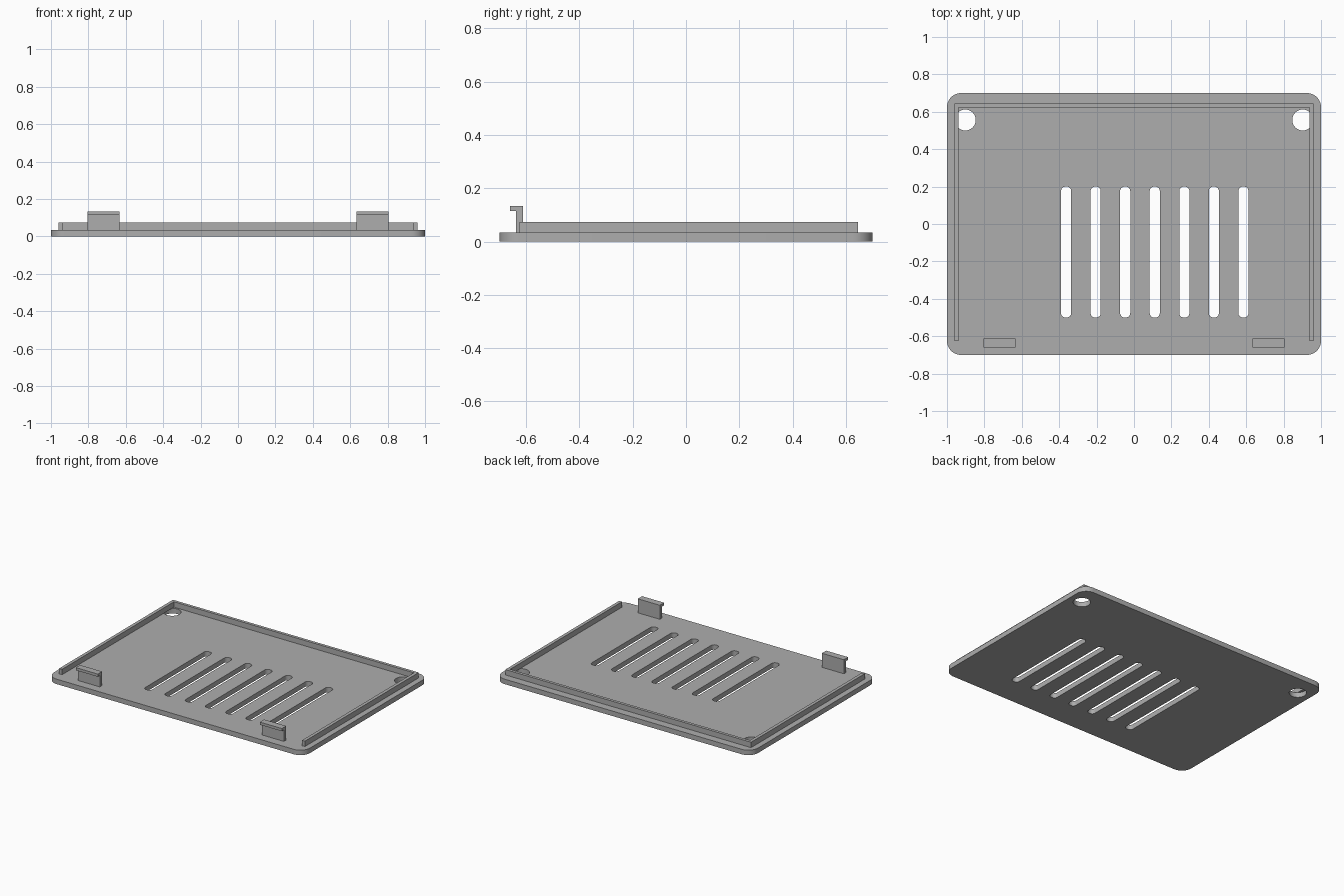
import bpy, bmesh
from math import sin, cos, pi, radians
from mathutils import Vector

cube = bpy.data.objects.get("Cube")
if cube:
    bpy.data.objects.remove(cube, do_unlink=True)

grey = bpy.data.materials.new("matte grey")
grey.use_nodes = True
color = (0.42, 0.42, 0.42, 1)
grey.diffuse_color = color
grey.node_tree.nodes["Principled BSDF"].inputs["Base Color"].default_value = color


def rounded(cx, cy, w, d, r, steps=8):
    """Outline of a rounded rectangle; also a circle when w = d = 2r."""
    points = []
    for k, (sx, sy) in enumerate([(1, 1), (-1, 1), (-1, -1), (1, -1)]):
        x, y = cx + sx * (w / 2 - r), cy + sy * (d / 2 - r)
        for i in range(steps + 1):
            a = (k + i / steps) * pi / 2
            p = (round(x + r * cos(a), 5), round(y + r * sin(a), 5))
            if p not in points:
                points.append(p)
    return points


def extrude_outline(name, loops, direction, place):
    """Fill the outer loop minus the holes, then extrude it into a solid."""
    bm = bmesh.new()
    for loop in loops:
        verts = [bm.verts.new(place(*p)) for p in loop]
        for a, b in zip(verts, verts[1:] + verts[:1]):
            bm.edges.new((a, b))
    bmesh.ops.triangle_fill(bm, use_beauty=True, edges=bm.edges[:])
    result = bmesh.ops.extrude_face_region(bm, geom=bm.faces[:], use_keep_orig=True)
    moved = [g for g in result["geom"] if isinstance(g, bmesh.types.BMVert)]
    bmesh.ops.translate(bm, verts=moved, vec=Vector(direction))
    bmesh.ops.recalc_face_normals(bm, faces=bm.faces[:])
    mesh = bpy.data.meshes.new(name)
    bm.to_mesh(mesh)
    bm.free()
    mesh.materials.append(grey)
    obj = bpy.data.objects.new(name, mesh)
    bpy.context.collection.objects.link(obj)
    bpy.ops.object.select_all(action="DESELECT")
    obj.select_set(True)
    bpy.context.view_layer.objects.active = obj
    bpy.ops.object.shade_smooth_by_angle(angle=radians(30))
    return obj


# Base plate with two screw holes and seven ventilation slots
thickness = 0.035
outlines = [rounded(0, 0, 2, 1.4, 0.075)]
outlines += [rounded(s * 0.902, 0.556, 0.112, 0.112, 0.056) for s in (-1, 1)]
outlines += [rounded(-0.363 + i * 0.158, -0.15, 0.054, 0.7, 0.024) for i in range(7)]
extrude_outline("base_plate", outlines, (0, 0, thickness),
                lambda x, y: (x, y, 0))

# Raised lip along the back and both sides, open at the front
out_x, in_x, back, inner_back, front = 0.96, 0.937, 0.645, 0.624, -0.625
lip = [(-out_x, front), (-in_x, front), (-in_x, inner_back), (in_x, inner_back),
       (in_x, front), (out_x, front), (out_x, back), (-out_x, back)]
extrude_outline("raised_lip", [lip], (0, 0, 0.038),
                lambda x, y: (x, y, thickness))

# Two hooked clips near the front edge
hook = [(-0.612, thickness), (-0.612, 0.134), (-0.66, 0.134),
        (-0.66, 0.115), (-0.638, 0.115), (-0.638, thickness)]
for side, start in (("left", 0.633), ("right", -0.805)):
    extrude_outline(side + "_clip", [hook], (0.172, 0, 0),
                    lambda y, z: (start, y, z))
